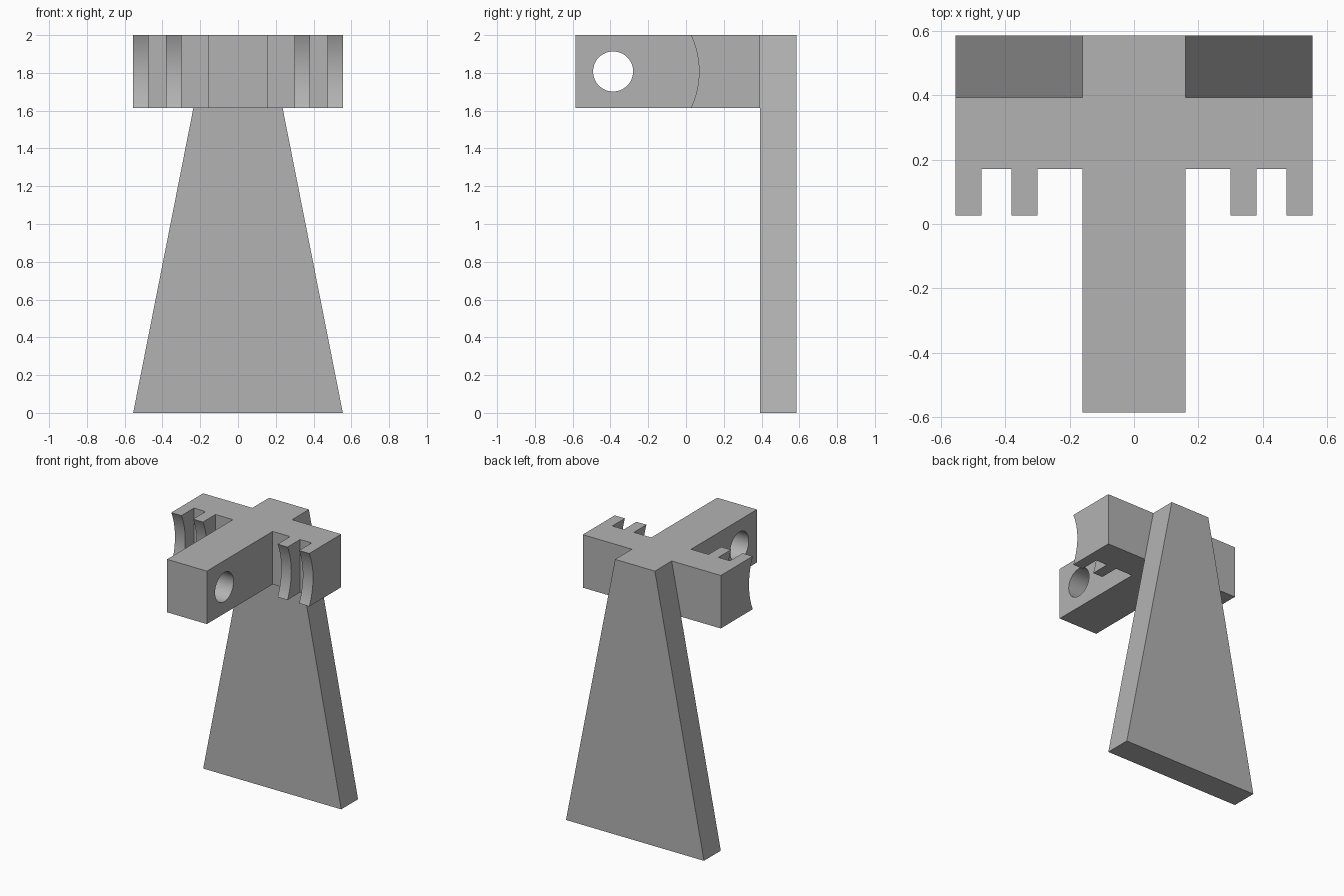
import bpy, bmesh, math
from mathutils import Matrix

cube = bpy.data.objects.get("Cube")
if cube:
    bpy.data.objects.remove(cube, do_unlink=True)

grey = bpy.data.materials.new("plain_grey")
grey.use_nodes = True
colour = (0.45, 0.45, 0.45, 1)
grey.diffuse_color = colour
grey.node_tree.nodes["Principled BSDF"].inputs["Base Color"].default_value = colour

HALF_W, HALF_D, ARM = 0.555, 0.586, 0.16
PLATE_Y, LOW, TOP = 0.393, 1.615, 2.0
HOLE_Y, HOLE_Z = -0.386, (LOW + TOP) / 2


def finish(bm, name):
    bmesh.ops.recalc_face_normals(bm, faces=bm.faces)
    mesh = bpy.data.meshes.new(name)
    bm.to_mesh(mesh)
    bm.free()
    mesh.materials.append(grey)
    obj = bpy.data.objects.new(name, mesh)
    bpy.context.collection.objects.link(obj)
    return obj


def prism(name, points, offset):
    """Extrude a closed outline along an offset."""
    bm = bmesh.new()
    face = bm.faces.new([bm.verts.new(p) for p in points])
    new = bmesh.ops.extrude_face_region(bm, geom=[face])["geom"]
    bmesh.ops.translate(bm, vec=offset, verts=[v for v in new if isinstance(v, bmesh.types.BMVert)])
    return finish(bm, name)


def cut_cylinder(target, name, radius, x0, x1):
    """Cut a round channel along x through the pivot axis."""
    bm = bmesh.new()
    bmesh.ops.create_cone(bm, cap_ends=True, segments=96, radius1=radius, radius2=radius, depth=x1 - x0,
                          matrix=Matrix.Translation(((x0 + x1) / 2, HOLE_Y, HOLE_Z)) @ Matrix.Rotation(math.pi / 2, 4, 'Y'))
    cutter = finish(bm, name)
    cutter.hide_render = True
    mod = target.modifiers.new(name, 'BOOLEAN')
    mod.operation, mod.solver, mod.object = 'DIFFERENCE', 'EXACT', cutter
    bpy.context.view_layer.objects.active = target
    bpy.ops.object.modifier_apply(modifier=name)
    bpy.data.objects.remove(cutter, do_unlink=True)


# Tapered back plate
prism("back_plate", [(-HALF_W, PLATE_Y, 0), (HALF_W, PLATE_Y, 0), (ARM, PLATE_Y, TOP), (-ARM, PLATE_Y, TOP)],
      (0, HALF_D - PLATE_Y, 0))

# Cross bracket: forward arm, side bars and slotted fingers in one outline
bar, tip = 0.17, -0.02
side = [(ARM, -HALF_D), (ARM, bar)]
for x0, x1 in ((0.3, 0.38), (0.473, HALF_W)):
    side += [(x0, bar), (x0, tip), (x1, tip), (x1, bar)]
side[-1] = (HALF_W, PLATE_Y)
outline = side + [(-x, y) for x, y in reversed(side)]
bracket = prism("cross_bracket", [(x, y, LOW) for x, y in outline], (0, 0, TOP - LOW))

# Pivot hole and the concentric hollow in the finger tips
cut_cylinder(bracket, "pivot_hole", 0.106, -0.3, 0.3)
for x0, x1 in ((0.23, 0.7), (-0.7, -0.23)):
    cut_cylinder(bracket, "finger_hollow", 0.455, x0, x1)

bpy.ops.object.select_all(action='DESELECT')
bracket.select_set(True)
bpy.context.view_layer.objects.active = bracket
bpy.ops.object.shade_smooth_by_angle(angle=math.radians(30))
